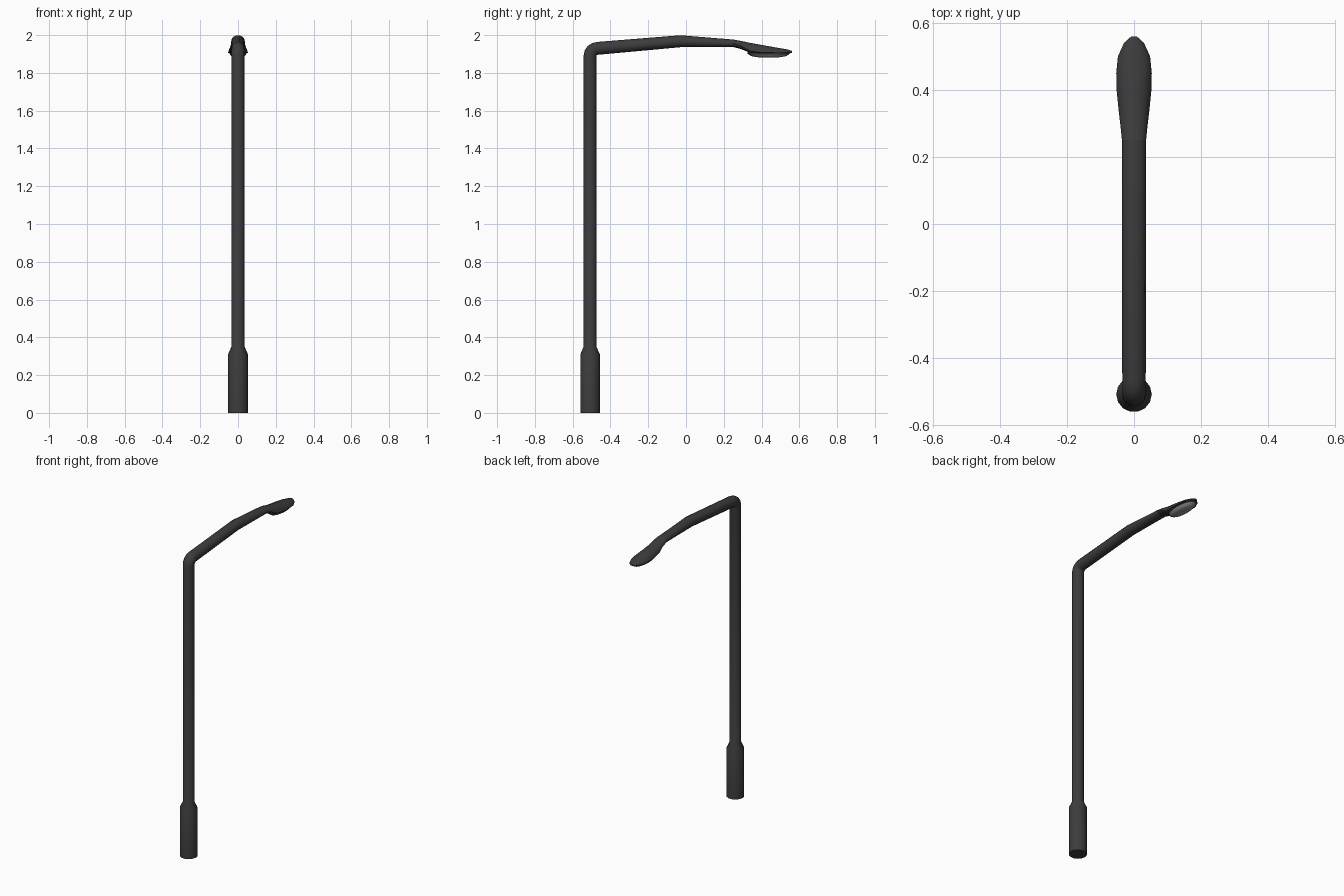
import bpy, bmesh
from math import sin, cos, pi, radians

if "Cube" in bpy.data.objects:
    bpy.data.objects.remove(bpy.data.objects["Cube"])

SIDES = 14


def material(name, v):
    m = bpy.data.materials.new(name)
    m.diffuse_color = (v, v, v, 1)
    m.use_nodes = True
    m.node_tree.nodes["Principled BSDF"].inputs["Base Color"].default_value = m.diffuse_color
    return m


def loft(name, rings, mat, sides=SIDES, caps=(True, True)):
    bm = bmesh.new()
    loops = [[bm.verts.new(p) for p in ring] for ring in rings]
    for a, b in zip(loops, loops[1:]):
        for i in range(sides):
            j = (i + 1) % sides
            bm.faces.new((a[i], a[j], b[j], b[i]))
    if caps[0]:
        bm.faces.new(loops[0])
    if caps[1]:
        bm.faces.new(loops[-1])
    bmesh.ops.recalc_face_normals(bm, faces=bm.faces)
    me = bpy.data.meshes.new(name)
    bm.to_mesh(me)
    bm.free()
    ob = bpy.data.objects.new(name, me)
    bpy.context.collection.objects.link(ob)
    me.materials.append(mat)
    bpy.ops.object.select_all(action='DESELECT')
    ob.select_set(True)
    bpy.context.view_layer.objects.active = ob
    bpy.ops.object.shade_smooth_by_angle(angle=radians(35))
    return ob


def section(y, z, w, up, down, tilt=90):
    # cross-section whose "up" side turns from -y (tilt 0) to +z (tilt 90)
    t, pts = radians(tilt), []
    for i in range(SIDES):
        a = 2 * pi * i / SIDES
        v = sin(a) * (up if sin(a) > 0 else down)
        pts.append((w * cos(a), y - v * cos(t), z + v * sin(t)))
    return pts


def oval(scale, z, n=20):
    return [(0.045 * scale * cos(2 * pi * i / n),
             0.438 + 0.113 * scale * sin(2 * pi * i / n), z) for i in range(n)]


dark = material("dark_metal", 0.045)
glass = material("lamp_glass", 0.3)

# Pole: thick base, shoulder, shaft, elbow and gently bowed arm
PY, R = -0.508, 0.035
rings = [section(PY, z, r, r, r, 0)
         for z, r in ((0, 0.053), (0.31, 0.053), (0.35, R))]
for t in (0, 22.5, 45, 67.5, 90):
    rings.append(section(PY + 0.04 - 0.04 * cos(radians(t)),
                         1.89 + 0.04 * sin(radians(t)), R, R, R, t))
rings += [section(-0.03, 1.967, 0.036, 0.033, 0.032),
          section(0.25, 1.956, 0.036, 0.021, 0.020)]
loft("pole_and_arm", rings, dark, caps=(True, False))

# Lamp head: (y, rim z, half width, height above rim, depth below rim)
head = [(0.25, 1.956, 0.036, 0.021, 0.020),
        (0.29, 1.944, 0.040, 0.026, 0.018),
        (0.34, 1.916, 0.046, 0.044, 0.010),
        (0.40, 1.908, 0.052, 0.041, 0.005),
        (0.45, 1.907, 0.053, 0.033, 0.004),
        (0.50, 1.906, 0.048, 0.025, 0.003),
        (0.54, 1.907, 0.030, 0.017, 0.003),
        (0.56, 1.909, 0.008, 0.008, 0.003)]
loft("lamp_head", [section(*s) for s in head], dark, caps=(False, True))

# Oval rim under the head and the shallow glass bowl inside it
loft("lens_rim", [oval(1, 1.912), oval(1, 1.903), oval(0.95, 1.898)], dark, 20)
loft("lens", [oval(0.95, 1.898), oval(0.82, 1.889),
              oval(0.55, 1.883), oval(0.2, 1.881)], glass, 20)
